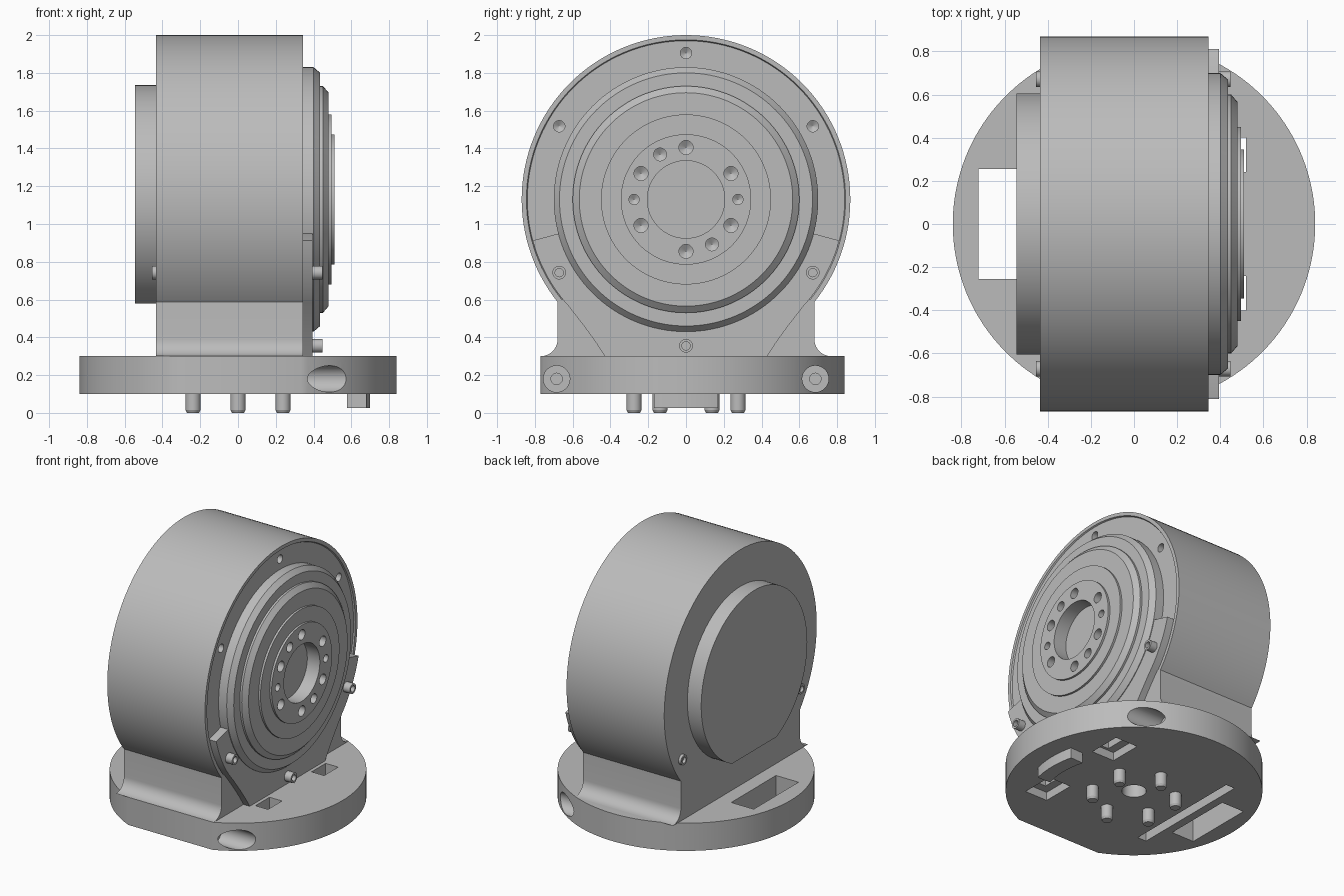
import bpy, bmesh
from math import sin, cos, pi, radians, asin, degrees
from mathutils import Vector

cube = bpy.data.objects.get("Cube")
if cube:
    bpy.data.objects.remove(cube, do_unlink=True)

grey = bpy.data.materials.new("machined_grey")
grey.use_nodes = True
grey.diffuse_color = (0.5, 0.5, 0.5, 1)
grey.node_tree.nodes["Principled BSDF"].inputs["Base Color"].default_value = grey.diffuse_color

AXIS_Z = 1.13          # height of the housing axis
X, DOWN = (1, 0, 0), (0, 0, -1)


def finish(name, bm):
    bmesh.ops.recalc_face_normals(bm, faces=bm.faces)
    me = bpy.data.meshes.new(name)
    bm.to_mesh(me)
    bm.free()
    me.materials.append(grey)
    ob = bpy.data.objects.new(name, me)
    bpy.context.collection.objects.link(ob)
    return ob


def lathe(name, profile, origin=(0, 0, AXIS_Z), axis=X, steps=128):
    """Turned solid: profile of (distance along axis, radius), capped on the axis."""
    pts = [(profile[0][0], 0)] + profile + [(profile[-1][0], 0)]
    bm = bmesh.new()
    vs = [bm.verts.new((r, 0, t)) for t, r in pts]
    es = [bm.edges.new(p) for p in zip(vs, vs[1:])]
    bmesh.ops.spin(bm, geom=vs + es, cent=(0, 0, 0), axis=(0, 0, 1), angle=2 * pi, steps=steps)
    bmesh.ops.remove_doubles(bm, verts=bm.verts, dist=1e-5)
    rot = Vector((0, 0, 1)).rotation_difference(Vector(axis))
    for v in bm.verts:
        v.co = rot @ v.co + Vector(origin)
    return finish(name, bm)


def prism(name, pts, lo, hi, along="x"):
    """Outline extruded along x (points are y, z) or along z (points are x, y)."""
    place = (lambda a, b, t: (t, a, b)) if along == "x" else (lambda a, b, t: (a, b, t))
    bm = bmesh.new()
    face = bm.faces.new([bm.verts.new(place(a, b, lo)) for a, b in pts])
    ext = bmesh.ops.extrude_face_region(bm, geom=[face])
    step = Vector(place(0, 0, hi - lo))
    for v in ext["geom"]:
        if isinstance(v, bmesh.types.BMVert):
            v.co += step
    return finish(name, bm)


def box(name, x0, x1, y0, y1, z0, z1):
    return prism(name, [(x0, y0), (x1, y0), (x1, y1), (x0, y1)], z0, z1, "z")


def arc(r, a0, a1, n, cx=0, cy=0):
    angles = [radians(a0 + (a1 - a0) * i / n) for i in range(n + 1)]
    return [(cx + r * cos(a), cy + r * sin(a)) for a in angles]


def combine(target, tools, operation="DIFFERENCE"):
    for tool in tools:
        tool.hide_render = True
        mod = target.modifiers.new("cut", "BOOLEAN")
        mod.operation, mod.solver, mod.object = operation, "EXACT", tool
        bpy.context.view_layer.objects.active = target
        bpy.ops.object.modifier_apply(modifier=mod.name)
        bpy.data.objects.remove(tool, do_unlink=True)


def around(r, deg):
    """Point (y, z) on a circle about the housing axis."""
    return r * cos(radians(deg)), AXIS_Z + r * sin(radians(deg))


def drill(r, deg, radius, face_x, depth):
    y, z = around(r, deg)
    prof = [(-0.1, radius), (depth, radius), (depth + radius * 0.6, 0.001)]
    return lathe("drill", prof, (face_x, y, z), (-1, 0, 0), 24)


# Base disc with a flat front edge
BASE_R = 0.84
a = degrees(asin(0.77 / BASE_R))
base = prism("base_disc", arc(BASE_R, -a, 180 + a, 128), 0.1, 0.3, "z")
cuts = [box("cable_window", -0.72, -0.54, -0.255, 0.255, 0, 0.5),
        box("long_slot", -0.48, -0.41, -0.45, 0.45, 0, 0.22),
        lathe("centre_bore", [(0, 0.08), (0.27, 0.08)], (0, 0, 0), (0, 0, 1), 48)]
for s in (-1, 1):
    y0, y1 = sorted((s * 0.24, s * 0.4))
    cuts.append(box("slot", 0.42, 0.52, y0, y1, 0, 0.5))
    y0, y1 = sorted((s * 0.22, s * 0.46))
    cuts.append(box("pocket", 0.36, 0.54, y0, y1, 0, 0.16))
    cuts.append(lathe("counterbore", [(0, 0.07), (0.6, 0.07), (0.6, 0.03), (0.68, 0.03)],
                      (0.9, s * 0.685, 0.18), (-1, 0, 0), 48))
combine(base, cuts)

# Locating pins and curved key under the base
for i in range(6):
    ang = radians(30 + 60 * i)
    lathe("base_pin", [(0, 0.04), (0.105, 0.04), (0.12, 0.032)],
          (0.275 * cos(ang), 0.275 * sin(ang), 0.12), DOWN, 32)
prism("base_key", arc(0.7, -14, 14, 16) + arc(0.6, 16, -16, 16), 0.025, 0.12, "z")

# Round housing with a shallow front lip, merged with its filleted pedestal
housing = lathe("housing", [(-0.435, 0.87), (0.345, 0.87), (0.345, 0.845), (0.335, 0.84)])
left = arc(0.09, 270, 180, 10, 0.77, 0.39)
pedestal = prism("pedestal", left + [(0.68, 0.6), (-0.68, 0.6)]
                 + [(-y, z) for y, z in reversed(left)], -0.435, 0.345)
combine(housing, [pedestal], "UNION")
combine(housing, [drill(0.775, d, 0.03, 0.335, 0.05) for d in (30, 90, 150)])

# Rear cap with a flat bottom
a = degrees(asin(0.55 / 0.605))
prism("rear_cap", arc(0.605, -a, 180 + a, 128, 0, AXIS_Z), -0.545, -0.42)

# Lower front clamp plate with foot
foot = [(-0.54, 0.46), (-0.475, 0.37), (-0.43, 0.3)]
plate = ([around(0.64, 195)] + arc(0.84, 195, 222, 20, 0, AXIS_Z) + foot
         + [(-y, z) for y, z in reversed(foot)]
         + arc(0.84, 318, 345, 20, 0, AXIS_Z) + [around(0.64, 345)])
prism("clamp_plate", plate, 0.32, 0.395)

# Stepped output flange with bolt holes
flange = lathe("output_flange", [
    (0.32, 0.70), (0.40, 0.70), (0.435, 0.67), (0.435, 0.60), (0.45, 0.60), (0.48, 0.565),
    (0.48, 0.45), (0.495, 0.45), (0.495, 0.345), (0.51, 0.345), (0.51, 0.205), (0.41, 0.205)])
holes = [drill(0.275, 30 + 60 * i, 0.037, 0.51, 0.06) for i in range(6)]
holes += [drill(0.275, d, 0.027, 0.51, 0.05) for d in (0, 180)]
holes += [drill(0.275, d, 0.034, 0.51, 0.05) for d in (120, 300)]
combine(flange, holes)


# Socket head screws, front and rear
def screw(name, x, deg, direction, height):
    y, z = around(0.775, deg)
    lathe(name, [(-0.02, 0.036), (height, 0.036), (height, 0.022),
                 (height - 0.03, 0.022)], (x, y, z), (direction, 0, 0), 32)


for d in (210, 270, 330):
    screw("front_screw", 0.395, d, 1, 0.053)
for d in (210, 330):
    screw("rear_screw", -0.435, d, -1, 0.02)

# Smooth curved walls, crisp edges
bpy.ops.object.select_all(action="DESELECT")
for ob in bpy.context.collection.objects:
    if ob.type == "MESH":
        ob.select_set(True)
        bpy.context.view_layer.objects.active = ob
bpy.ops.object.shade_smooth_by_angle(angle=radians(25))
